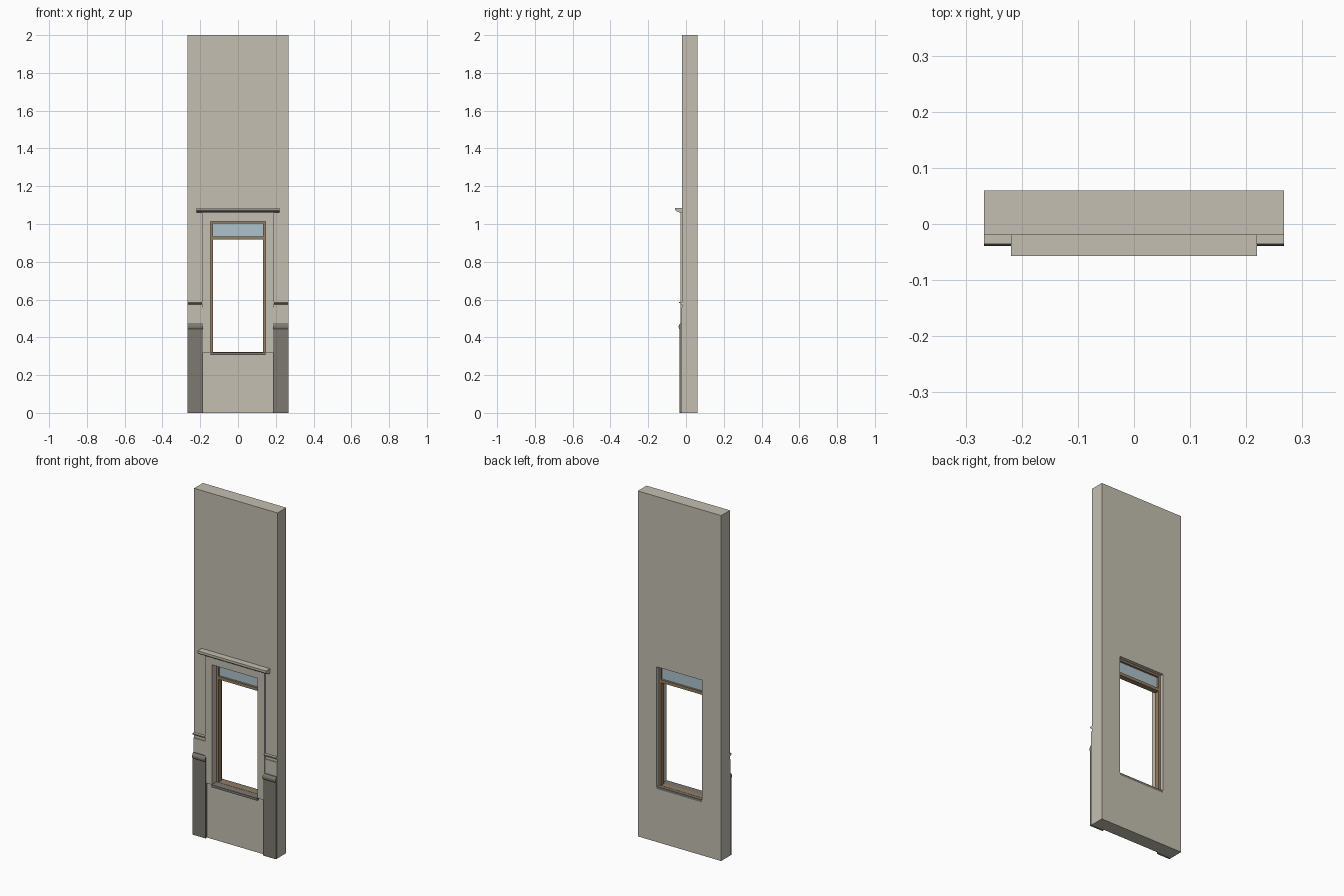
import bpy, bmesh

if "Cube" in bpy.data.objects:
    bpy.data.objects.remove(bpy.data.objects["Cube"])


def material(name, rgb):
    m = bpy.data.materials.new(name)
    m.diffuse_color = (*rgb, 1)
    m.use_nodes = True
    m.node_tree.nodes["Principled BSDF"].inputs["Base Color"].default_value = m.diffuse_color
    return m


STONE = material("pale stone", (0.55, 0.52, 0.44))
DARK = material("dark stone", (0.205, 0.19, 0.165))
WOOD = material("brown wood", (0.30, 0.21, 0.125))
GLASS = material("blue glass", (0.42, 0.54, 0.59))


def finish(name, bm, mat):
    bmesh.ops.recalc_face_normals(bm, faces=bm.faces)
    me = bpy.data.meshes.new(name)
    bm.to_mesh(me)
    bm.free()
    me.materials.append(mat)
    ob = bpy.data.objects.new(name, me)
    bpy.context.collection.objects.link(ob)
    return ob


def extrude(name, points, mat, depth):
    """Extrude a closed outline of 3D points along the depth vector."""
    bm = bmesh.new()
    face = bm.faces.new([bm.verts.new(p) for p in points])
    res = bmesh.ops.extrude_face_region(bm, geom=[face])
    verts = [v for v in res["geom"] if isinstance(v, bmesh.types.BMVert)]
    bmesh.ops.translate(bm, verts=verts, vec=depth)
    return finish(name, bm, mat)


def box(name, x0, x1, y0, y1, z0, z1, mat):
    return extrude(name, [(x0, y0, z0), (x1, y0, z0), (x1, y0, z1), (x0, y0, z1)],
                   mat, (0, y1 - y0, 0))


def moulding(name, x0, x1, profile, mat):
    """Run a (y, z) profile along x."""
    return extrude(name, [(x0, y, z) for y, z in profile], mat, (x1 - x0, 0, 0))


def ring(name, outer, inner, y0, y1, mat):
    """Rectangular frame; outer and inner are (x0, x1, z0, z1)."""
    bm = bmesh.new()
    loops = []
    for x0, x1, z0, z1 in (outer, inner):
        for y in (y0, y1):
            loops.append([bm.verts.new((x, y, z)) for x, z in
                          ((x0, z0), (x1, z0), (x1, z1), (x0, z1))])
    of, ob, nf, nb = loops
    for a, b in ((of, nf), (ob, nb), (of, ob), (nf, nb)):
        for i in range(4):
            j = (i + 1) % 4
            bm.faces.new((a[i], a[j], b[j], b[i]))
    return finish(name, bm, mat)


W, FRONT, BACK = 0.267, -0.02, 0.06
OPEN = 0.146

# Wall with window opening
ring("wall", (-W, W, 0, 2), (-OPEN, OPEN, 0.307, 1.014), FRONT, BACK, STONE)

# Stone surround: two jambs and a head
for side, s in (("left", -1), ("right", 1)):
    a, b = sorted((s * OPEN, s * 0.19))
    box(side + "_surround", a, b, -0.03, FRONT, 0.32, 1.062, STONE)
box("surround_head", -OPEN, OPEN, -0.03, FRONT, 1.014, 1.062, STONE)

# Cornice over the window
moulding("cornice", -0.219, 0.219,
         [(FRONT, 1.058), (-0.034, 1.058), (-0.038, 1.064), (-0.05, 1.066),
          (-0.057, 1.073), (-0.057, 1.086), (FRONT, 1.086)], STONE)

# Sill through the wall depth
box("sill", -OPEN, OPEN, -0.034, BACK, 0.307, 0.321, DARK)

# Wooden frame, transom bar and fixed upper pane
ring("window_frame", (-OPEN, OPEN, 0.321, 1.014), (-0.133, 0.133, 0.322, 1.003),
     0.01, 0.04, WOOD)
box("transom_bar", -0.133, 0.133, 0.01, 0.04, 0.918, 0.935, WOOD)
box("upper_pane", -0.133, 0.133, 0.022, 0.028, 0.935, 1.003, GLASS)

# Plinth, plinth cap, plain panel and band on each side
for side, s in (("left", -1), ("right", 1)):
    a, b = sorted((s * 0.184, s * W))
    box(side + "_plinth", a, b, -0.034, FRONT, 0, 0.445, DARK)
    moulding(side + "_plinth_cap", a, b,
             [(FRONT, 0.443), (-0.034, 0.443), (-0.038, 0.448), (-0.039, 0.458),
              (-0.036, 0.466), (-0.03, 0.475), (FRONT, 0.475)], DARK)
    a, b = sorted((s * 0.19, s * W))
    box(side + "_panel", a, b, -0.025, FRONT, 0.475, 0.557, STONE)
    moulding(side + "_band", a, b,
             [(FRONT, 0.575), (-0.025, 0.575), (-0.036, 0.583),
              (-0.036, 0.588), (FRONT, 0.588)], STONE)
